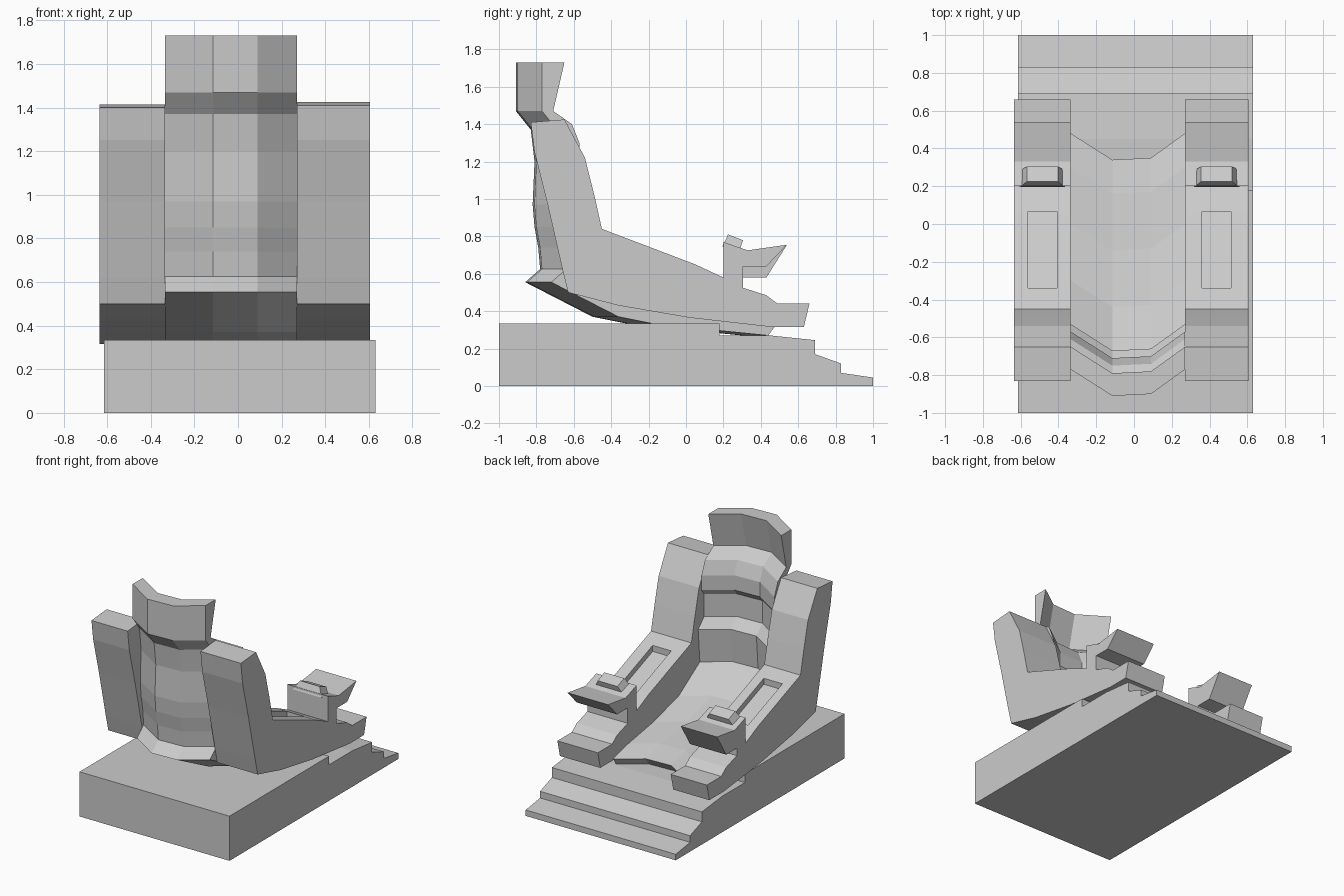
import bpy, bmesh
from mathutils import Matrix

if "Cube" in bpy.data.objects:
    bpy.data.objects.remove(bpy.data.objects["Cube"])


def loft(name, profile, stations):
    """Extrude a (y, z) profile across stations of (x, y shift)."""
    bm = bmesh.new()
    rings = [[bm.verts.new((x, y + s, z)) for y, z in profile] for x, s in stations]
    n = len(profile)
    for a, b in zip(rings, rings[1:]):
        for i in range(n):
            j = (i + 1) % n
            bm.faces.new((a[i], a[j], b[j], b[i]))
    bm.faces.new(rings[0])
    bm.faces.new(rings[-1][::-1])
    bmesh.ops.recalc_face_normals(bm, faces=bm.faces[:])
    mesh = bpy.data.meshes.new(name)
    bm.to_mesh(mesh)
    bm.free()
    ob = bpy.data.objects.new(name, mesh)
    bpy.context.collection.objects.link(ob)
    return ob


# Stepped platform
loft("base", [(-1, 0), (1, 0), (1, .045), (.83, .07), (.83, .12), (.69, .17),
              (.69, .245), (.45, .27), (.18, .27), (.18, .335), (-1, .335)],
     [(-.615, 0), (.63, 0)])

# Curved seat shell: underside, back and headrest, then front and pan
shell = [(.44, .27), (-.16, .33), (-.36, .37), (-.72, .555), (-.64, .625),
         (-.65, .74), (-.67, .85), (-.68, .97), (-.67, 1.2), (-.69, 1.37),
         (-.77, 1.47), (-.77, 1.73), (-.65, 1.73), (-.71, 1.47), (-.61, 1.40),
         (-.57, 1.30), (-.57, 1.19), (-.60, 1.15), (-.60, .98), (-.57, .95),
         (-.53, .91), (-.55, .66), (-.30, .50), (0, .42), (.3, .37), (.48, .325)]
loft("seat_shell", shell, [(-.335, 0), (-.115, -.14), (.09, -.13), (.27, 0)])

# Side wings with armrests, front grips and buttons
for side, x0, x1, top, under in (("left", -.635, -.335, 1.415, .58),
                                 ("right", .27, .605, 1.425, .64)):
    wing = [(-.83, top - .015), (-.65, top), (-.54, 1.22), (-.49, 1.02), (-.45, .84),
            (.05, .65), (.2, .58), (.2, .77), (.3, .735), (.33, .725), (.54, .755),
            (.43, under), (.305, under), (.305, .525), (.43, .485), (.49, .44),
            (.66, .44), (.63, .315), (.46, .315), (.02, .365), (-.36, .43),
            (-.63, .5), (-.66, .62), (-.74, .97), (-.81, 1.25)]
    ob = loft(side + "_wing", wing, [(x0, 0), (x1, 0)])
    xm = (x0 + x1) / 2

    # Sunken panel in the armrest
    cut = loft(side + "_recess_cutter", [(-.34, .753), (.065, .6), (.065, .9), (-.34, .9)],
               [(xm - .077, 0), (xm + .077, 0)])
    cut.hide_render = True
    cut.hide_viewport = True
    mod = ob.modifiers.new("recess", 'BOOLEAN')
    mod.operation = 'DIFFERENCE'
    mod.solver = 'EXACT'
    mod.object = cut

    # Tapered button on the grip
    bm = bmesh.new()
    bmesh.ops.create_cube(bm, size=1, matrix=Matrix.Diagonal((.24, .095, .07, 1)))
    for v in bm.verts:
        if v.co.z > 0:
            v.co.x *= .68
            v.co.y *= .9
    bm.transform(Matrix.Translation((xm, .252, .762)) @ Matrix.Rotation(-.38, 4, 'X'))
    mesh = bpy.data.meshes.new(side + "_button")
    bm.to_mesh(mesh)
    bm.free()
    bpy.context.collection.objects.link(bpy.data.objects.new(side + "_button", mesh))
